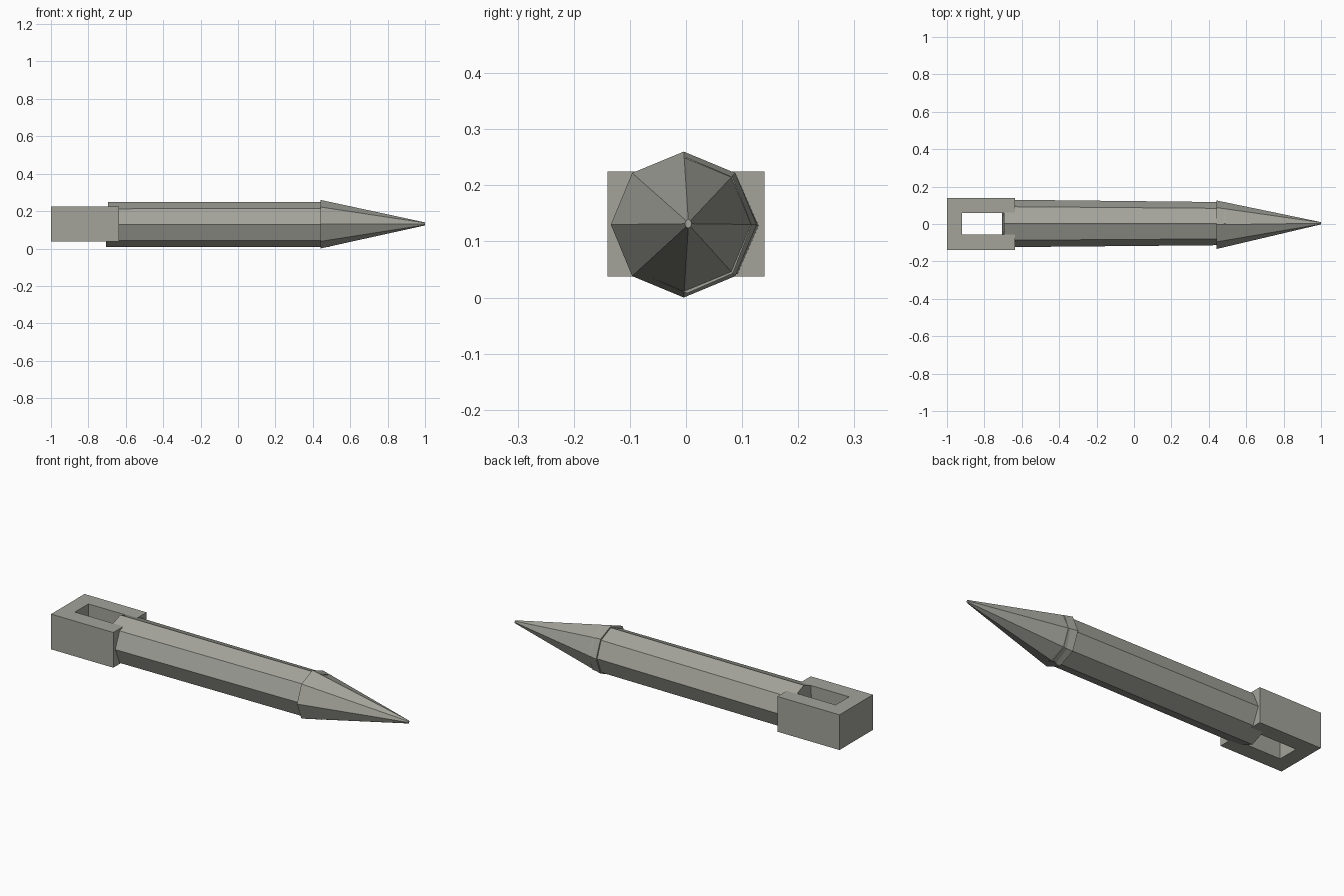
import bpy, bmesh, math
from mathutils import Vector

if "Cube" in bpy.data.objects:
    bpy.data.objects.remove(bpy.data.objects["Cube"])

grey = bpy.data.materials.new("warm grey")
grey.diffuse_color = (0.37, 0.37, 0.33, 1)
grey.use_nodes = True
grey.node_tree.nodes["Principled BSDF"].inputs["Base Color"].default_value = grey.diffuse_color


def make(name, bm):
    bmesh.ops.recalc_face_normals(bm, faces=bm.faces[:])
    me = bpy.data.meshes.new(name)
    bm.to_mesh(me)
    bm.free()
    me.materials.append(grey)
    ob = bpy.data.objects.new(name, me)
    bpy.context.collection.objects.link(ob)
    return ob


def ring(bm, x, y, z, ry, rz, lean=0.0):
    """Octagon across x; lean shifts the top vertices along x."""
    vs = []
    for i in range(8):
        a = i * math.pi / 4
        vs.append(bm.verts.new((x + lean * math.sin(a), y + ry * math.cos(a), z + rz * math.sin(a))))
    return vs


def octagon_tube(name, a, b):
    bm = bmesh.new()
    r1, r2 = ring(bm, *a), ring(bm, *b)
    for i in range(8):
        j = (i + 1) % 8
        bm.faces.new((r1[i], r1[j], r2[j], r2[i]))
    bm.faces.new(r1)
    bm.faces.new(r2)
    return make(name, bm)


# Eight-sided shaft, narrowing slightly towards the point
octagon_tube("shaft", (-0.70, 0.003, 0.130, 0.127, 0.120, 0.006),
             (0.49, 0.002, 0.131, 0.115, 0.121))

# Eight-sided point overlapping the end of the shaft
octagon_tube("point", (0.44, -0.004, 0.1325, 0.130, 0.130),
             (1.0, 0.004, 0.134, 0.006, 0.008))

# U-shaped end loop: outline seen from above, extruded upwards
outline = [(-1, -0.14), (-0.635, -0.14), (-0.635, -0.055), (-0.92, -0.055),
           (-0.92, 0.058), (-0.635, 0.058), (-0.635, 0.14), (-1, 0.14)]
bm = bmesh.new()
face = bm.faces.new([bm.verts.new((x, y, 0.04)) for x, y in outline])
top = bmesh.ops.extrude_face_region(bm, geom=[face])["geom"]
bmesh.ops.translate(bm, vec=Vector((0, 0, 0.187)),
                    verts=[v for v in top if isinstance(v, bmesh.types.BMVert)])
make("end_loop", bm)

# Rest the model on the ground
low = min(v.co.z for o in bpy.data.objects for v in o.data.vertices)
for o in bpy.data.objects:
    for v in o.data.vertices:
        v.co.z -= low
